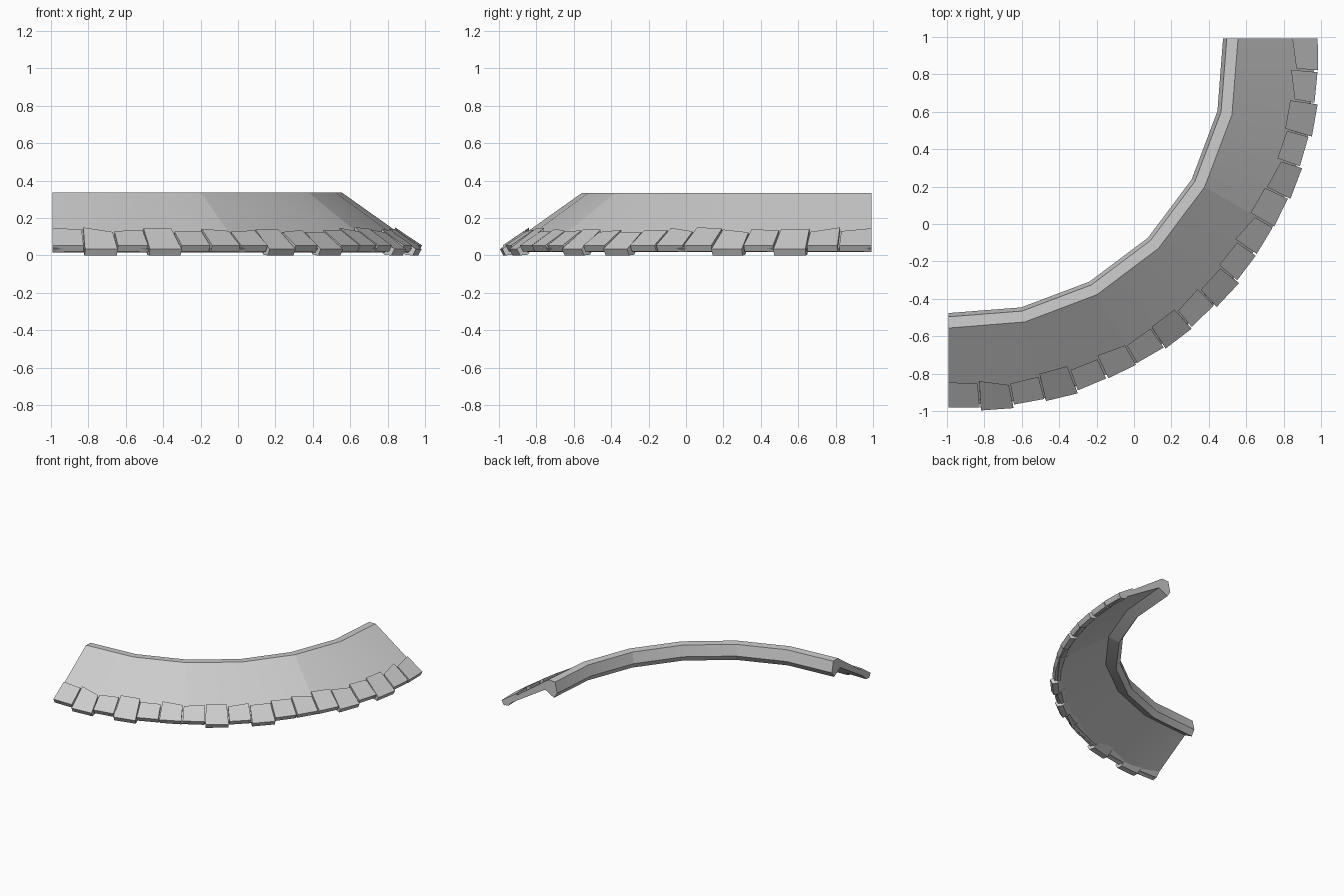
import bpy, bmesh, math, random
from mathutils import Vector

random.seed(4)
if "Cube" in bpy.data.objects:
    bpy.data.objects.remove(bpy.data.objects["Cube"])

grey = bpy.data.materials.new("plain grey")
grey.use_nodes = True
COLOUR = (0.6, 0.6, 0.6, 1)
grey.diffuse_color = COLOUR
grey.node_tree.nodes["Principled BSDF"].inputs["Base Color"].default_value = COLOUR

CENTRE = Vector((-0.902, 0.902, 0))
RIDGE = 1.46
SECTIONS = 3
TILES = 6


def on_roof(u, d, z):
    """Point at fraction u along the ridge arc, d outward from the ridge, at height z."""
    a = math.radians(-93.5 + 97 * u)
    b = math.radians(-90 + 90 * u)
    p = CENTRE + RIDGE * Vector((math.cos(a), math.sin(a), 0))
    return p + d * Vector((math.cos(b), math.sin(b), 0)) + Vector((0, 0, z))


def loft(name, rings, cap_start=True, cap_end=True):
    """Join (u, profile) rings into one solid."""
    bm = bmesh.new()
    loops = [[bm.verts.new(on_roof(u, d, z)) for u, d, z in ring] for ring in rings]
    n = len(loops[0])
    for a, b in zip(loops, loops[1:]):
        for i in range(n):
            j = (i + 1) % n
            bm.faces.new((a[i], a[j], b[j], b[i]))
    if cap_start:
        bm.faces.new(loops[0][::-1])
    if cap_end:
        bm.faces.new(loops[-1])
    bmesh.ops.recalc_face_normals(bm, faces=bm.faces)
    mesh = bpy.data.meshes.new(name)
    bm.to_mesh(mesh)
    bm.free()
    mesh.materials.append(grey)
    mesh.shade_smooth()
    mesh.set_sharp_from_angle(angle=math.radians(30))
    obj = bpy.data.objects.new(name, mesh)
    bpy.context.collection.objects.link(obj)
    return obj


# Sloping slab with a thick bead along the ridge
slab = [(-0.06, 0.332), (0, 0.335), (0.42, 0.037), (0.40, 0.017),
        (0.03, 0.245), (-0.05, 0.2), (-0.08, 0.245)]
for s in range(SECTIONS):
    rings = [[((s + k / 2) / SECTIONS, d, z) for d, z in slab] for k in range(3)]
    loft(f"roof_section_{s + 1}", rings, s == 0, s == SECTIONS - 1)


# Row of uneven eave tiles, some hanging lower than the rest
def tile(index):
    slot = index % TILES
    low = slot in (1, 3)
    total = SECTIONS * TILES
    rings = []
    for k, edge in enumerate((0.02, 0.96)):
        top = random.uniform(0.28, 0.32)
        end = (0.442 if low else 0.428) + random.uniform(-0.006, 0.002)
        drop = 0.02 if low else 0
        if index == 0:
            edge = k * 0.96
        if index == total - 1 and k:
            edge = 1
        flare = (k - 0.5) * 0.05 if low else 0
        u_top = (index + edge) / total
        u_end = min(max((index + edge + flare) / total, 0), 1)
        rings.append([(u_top, top, 0.352 - 0.715 * top),
                      (u_end, end, 0.054 - drop),
                      (u_end, end - 0.018, 0.020 - drop),
                      (u_end, end - 0.06, 0.024 - drop),
                      (u_top, top, 0.31 - 0.715 * top)])
    loft(f"eave_tile_{index + 1}", rings)


for i in range(SECTIONS * TILES):
    tile(i)
